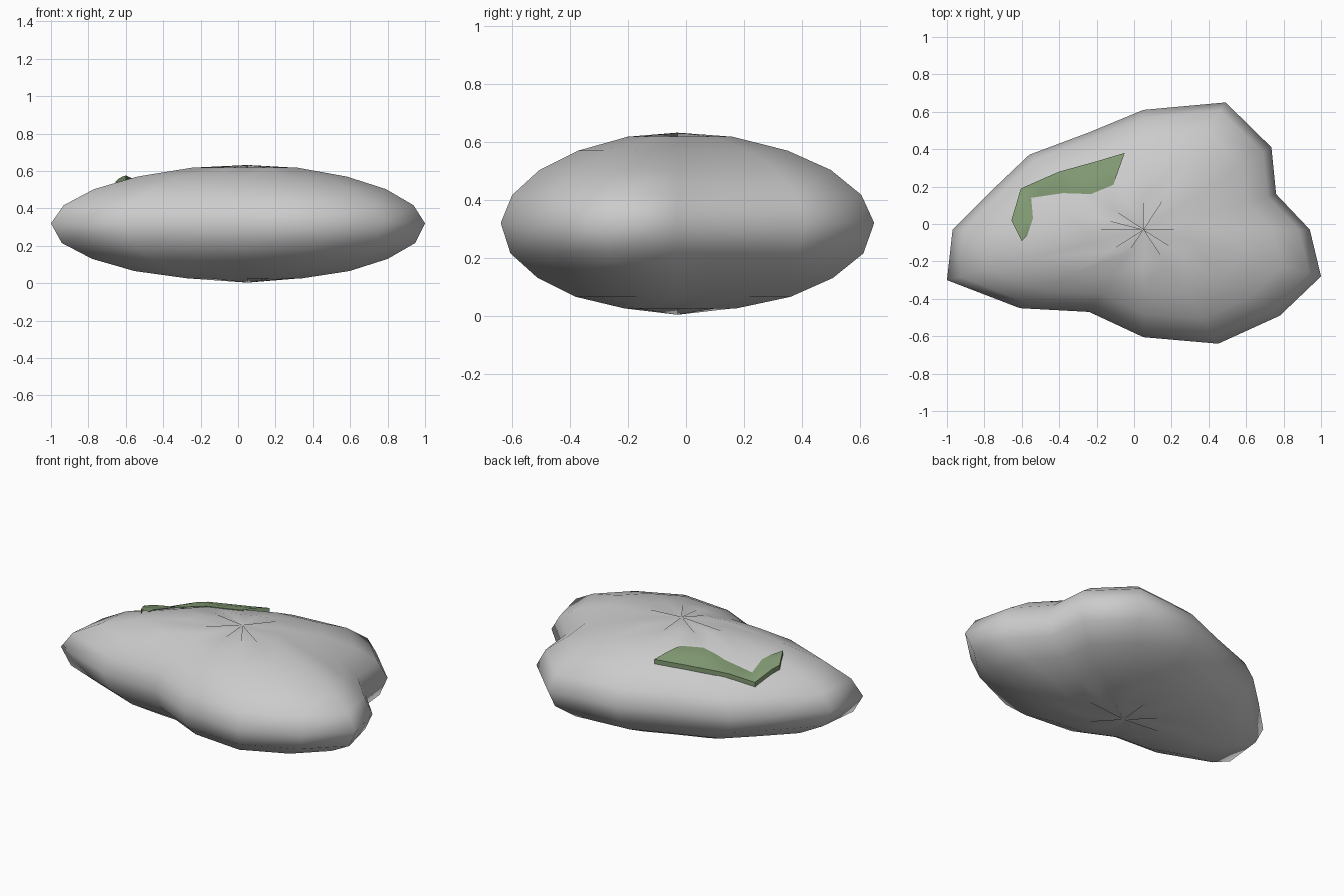
import bpy, bmesh, math, random
from mathutils import Vector
from mathutils.bvhtree import BVHTree

if "Cube" in bpy.data.objects:
    bpy.data.objects.remove(bpy.data.objects["Cube"])

random.seed(4)
CENTRE = Vector((0.05, -0.03, 0.0))


def add_object(name, bm, angle=180):
    bmesh.ops.recalc_face_normals(bm, faces=bm.faces[:])
    mesh = bpy.data.meshes.new(name)
    bm.to_mesh(mesh)
    obj = bpy.data.objects.new(name, mesh)
    bpy.context.collection.objects.link(obj)
    bpy.context.view_layer.objects.active = obj
    obj.select_set(True)
    bpy.ops.object.shade_smooth_by_angle(angle=math.radians(angle))
    obj.select_set(False)
    return obj


# Boulder: irregular plan outline carried over the rings of a flattened ball
outline = [(0.94, -0.03), (0.76, 0.16), (0.735, 0.41), (0.49, 0.65),
           (0.05, 0.61), (-0.24, 0.49), (-0.56, 0.37), (-0.76, 0.18),
           (-0.97, -0.03), (-1.0, -0.30), (-0.61, -0.45), (-0.24, -0.47),
           (0.05, -0.605), (0.45, -0.64), (0.78, -0.49), (1.0, -0.28)]
# Ring height and share of the outline's radius, bottom to top
rings = [(0.025, 0.30), (0.065, 0.575), (0.13, 0.79), (0.215, 0.945), (0.32, 1.0),
         (0.417, 0.935), (0.503, 0.78), (0.57, 0.56), (0.618, 0.28)]

bm = bmesh.new()
n = len(outline)
layers = []


def pole(high, low):
    # Pinched pole: stacked points at uneven heights give the star creases
    layers.append([bm.verts.new((CENTRE.x, CENTRE.y,
                                 high if i % 2 == 0 else low + random.uniform(-0.008, 0.012)))
                   for i in range(n)])


pole(0.003, 0.032)
for z, share in rings:
    layers.append([bm.verts.new((CENTRE.x + (x - CENTRE.x) * share,
                                 CENTRE.y + (y - CENTRE.y) * share, z))
                   for x, y in outline])
pole(0.632, 0.598)
for lower, upper in zip(layers, layers[1:]):
    for i in range(n):
        j = (i + 1) % n
        bm.faces.new((lower[i], lower[j], upper[j], upper[i]))
surface = BVHTree.FromBMesh(bm)
add_object("boulder", bm)
bm.free()

# Moss patch: curved strip lying on the boulder, raised along its outer lip
outer = [(-0.60, -0.09), (-0.655, 0.02), (-0.605, 0.19), (-0.40, 0.28),
         (-0.20, 0.335), (-0.05, 0.38)]
inner = [(-0.57, -0.06), (-0.54, 0.03), (-0.55, 0.14), (-0.38, 0.165),
         (-0.23, 0.16), (-0.11, 0.21)]


def on_rock(x, y, lift):
    hit = surface.ray_cast(Vector((x, y, 2)), Vector((0, 0, -1)))[0]
    return Vector((x, y, hit.z + lift))


bm = bmesh.new()
lifts = [-0.02, 0.028, 0.022, 0.016, 0.01, 0.004, -0.02]
shares = [0, 0, 0.25, 0.5, 0.75, 1, 1]
rows = []
for share, lift in zip(shares, lifts):
    row = []
    for k in range((len(outer) - 1) * 3 + 1):
        s, t = divmod(k, 3)
        s2 = min(s + 1, len(outer) - 1)
        a = Vector(outer[s]).lerp(Vector(outer[s2]), t / 3)
        b = Vector(inner[s]).lerp(Vector(inner[s2]), t / 3)
        p = a.lerp(b, share)
        row.append(bm.verts.new(on_rock(p.x, p.y, lift)))
    rows.append(row)
for r0, r1 in zip(rows, rows[1:]):
    for k in range(len(r0) - 1):
        bm.faces.new((r0[k], r0[k + 1], r1[k + 1], r1[k]))
moss = add_object("moss_patch", bm, 45)
bm.free()
green = bpy.data.materials.new("moss_green")
green.diffuse_color = (0.22, 0.32, 0.17, 1)
green.use_nodes = True
green.node_tree.nodes["Principled BSDF"].inputs["Base Color"].default_value = green.diffuse_color
moss.data.materials.append(green)
